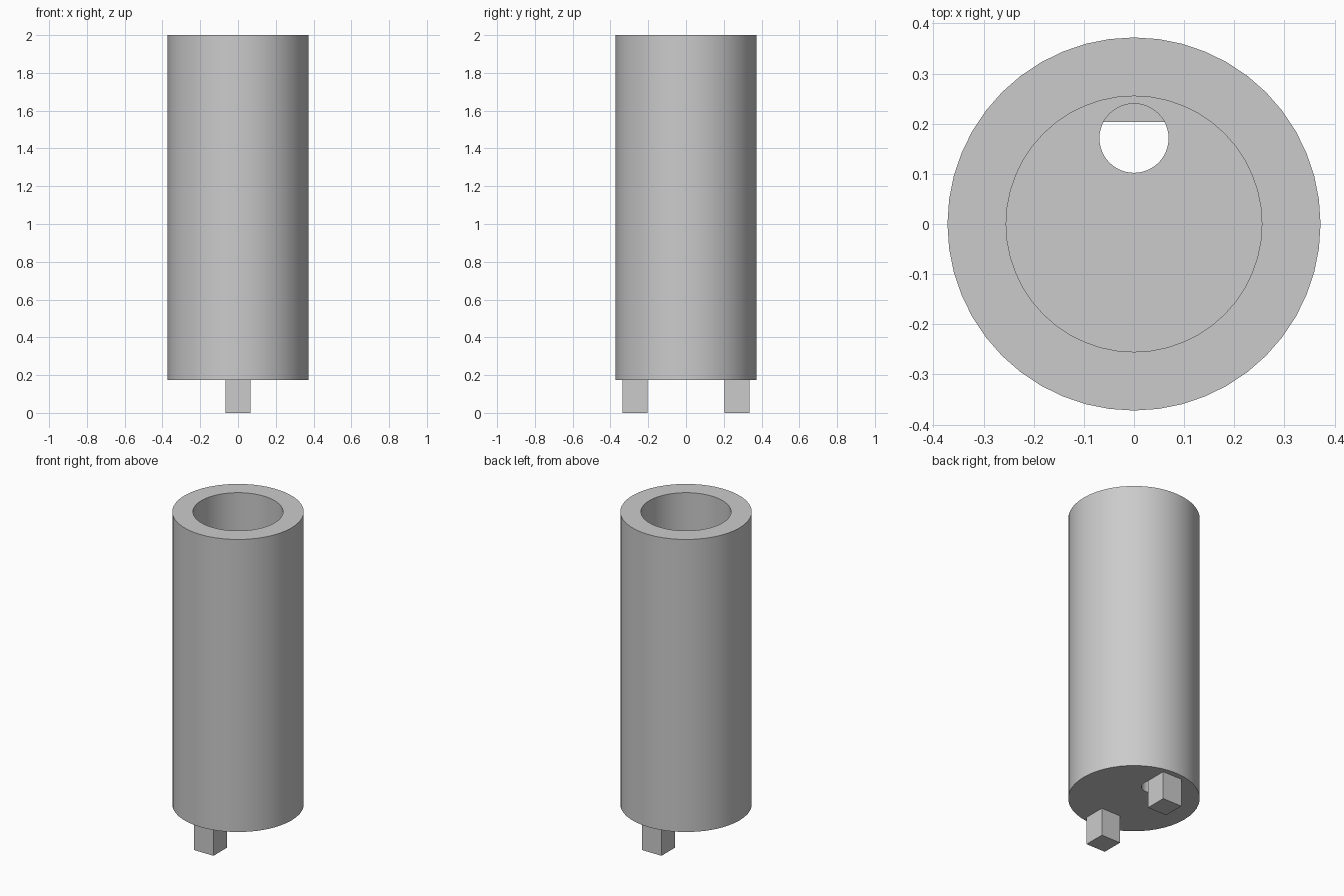
import bpy
import math

if "Cube" in bpy.data.objects:
    bpy.data.objects.remove(bpy.data.objects["Cube"], do_unlink=True)

OUTER, INNER = 0.372, 0.255
BASE, TOP, FLOOR = 0.175, 2.0, 0.12
HOLE_R, HOLE_Y = 0.069, 0.171
PEG, PEG_Y = 0.134, 0.27

grey = bpy.data.materials.new("light grey")
grey.use_nodes = True
colour = (0.6, 0.6, 0.6, 1)
grey.diffuse_color = colour
grey.node_tree.nodes["Principled BSDF"].inputs["Base Color"].default_value = colour


def cylinder(name, radius, bottom, top, y=0, sides=48):
    bpy.ops.mesh.primitive_cylinder_add(
        vertices=sides, radius=radius, depth=top - bottom,
        location=(0, y, (top + bottom) / 2))
    obj = bpy.context.object
    obj.name = name
    obj.data.materials.append(grey)
    return obj


def cut(target, cutter):
    mod = target.modifiers.new(cutter.name, "BOOLEAN")
    mod.operation = "DIFFERENCE"
    mod.solver = "EXACT"
    mod.object = cutter
    bpy.context.view_layer.objects.active = target
    bpy.ops.object.modifier_apply(modifier=mod.name)
    bpy.data.objects.remove(cutter, do_unlink=True)


# Thick-walled tube with a closed floor and an off-centre drain hole
tube = cylinder("tube_body", OUTER, BASE, TOP)
cut(tube, cylinder("bore_cutter", INNER, BASE + FLOOR, TOP + 0.1))
cut(tube, cylinder("hole_cutter", HOLE_R, BASE - 0.1, BASE + FLOOR + 0.1, HOLE_Y))
bpy.ops.object.select_all(action="DESELECT")
tube.select_set(True)
bpy.context.view_layer.objects.active = tube
bpy.ops.object.shade_smooth_by_angle(angle=math.radians(30))

# Two square pegs under the floor
for name, side in (("front_peg", -1), ("back_peg", 1)):
    bpy.ops.mesh.primitive_cube_add(size=1, location=(0, side * PEG_Y, BASE / 2))
    peg = bpy.context.object
    peg.name = name
    peg.scale = (PEG, PEG, BASE)
    bpy.ops.object.transform_apply(location=False, rotation=False, scale=True)
    peg.data.materials.append(grey)
